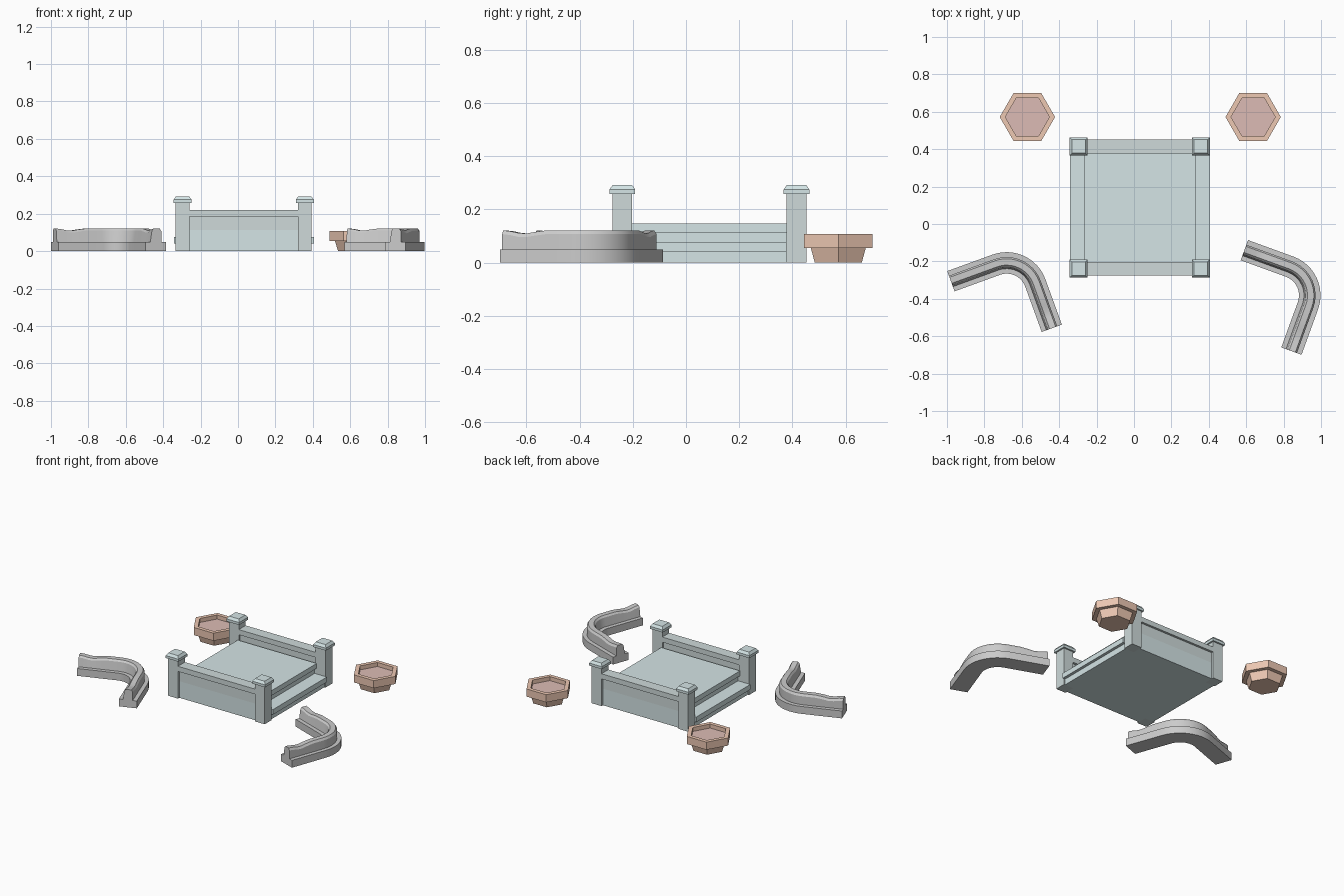
import bpy, bmesh
from math import pi, cos, sin, sqrt, radians
from mathutils import Vector

if "Cube" in bpy.data.objects:
    bpy.data.objects.remove(bpy.data.objects["Cube"])


def material(name, rgb):
    m = bpy.data.materials.new(name)
    m.diffuse_color = (*rgb, 1)
    m.use_nodes = True
    m.node_tree.nodes["Principled BSDF"].inputs["Base Color"].default_value = m.diffuse_color
    return m


TEAL = material("pale_teal", (0.66, 0.78, 0.79))
TRIM = material("grey_teal", (0.62, 0.70, 0.70))
CLAY = material("clay", (0.85, 0.58, 0.45))
SOIL = material("dusty_clay", (0.72, 0.50, 0.46))


def finish(bm, name, mat=None):
    bmesh.ops.recalc_face_normals(bm, faces=bm.faces)
    me = bpy.data.meshes.new(name)
    bm.to_mesh(me)
    bm.free()
    ob = bpy.data.objects.new(name, me)
    bpy.context.collection.objects.link(ob)
    if mat:
        me.materials.append(mat)
    return ob


def box(name, x0, x1, y0, y1, z0, z1, mat):
    bm = bmesh.new()
    bmesh.ops.create_cube(bm, size=1)
    for v in bm.verts:
        v.co = (x0 + (v.co.x + .5) * (x1 - x0),
                y0 + (v.co.y + .5) * (y1 - y0),
                z0 + (v.co.z + .5) * (z1 - z0))
    return finish(bm, name, mat)


def loft(bm, rings):
    """Join closed rings of points and cap both ends."""
    rows = [[bm.verts.new(p) for p in r] for r in rings]
    n = len(rows[0])
    for a, b in zip(rows, rows[1:]):
        for i in range(n):
            j = (i + 1) % n
            bm.faces.new((a[i], a[j], b[j], b[i]))
    bm.faces.new(rows[0][::-1])
    bm.faces.new(rows[-1])


def turned(name, x, y, sides, profile, mat, phase=0):
    bm = bmesh.new()
    loft(bm, [[(x + r * cos(phase + 2 * pi * i / sides),
                y + r * sin(phase + 2 * pi * i / sides), z)
               for i in range(sides)] for r, z in profile])
    return finish(bm, name, mat)


# Platform: stepped floor open at both sides, with projecting treads
CX, PX, PY, PW = 0.031, (-0.296, 0.357), (-0.239, 0.415), 0.037
Y0, Y1 = PY[0] + PW, PY[1] - PW
for name, half, z0, z1, mat in (("lower_riser", .355, 0, .04, TEAL),
                                ("lower_tread", .374, .04, .075, TEAL),
                                ("upper_riser", .282, .075, .113, TEAL),
                                ("upper_floor", .297, .113, .147, TEAL)):
    box(name, CX - half, CX + half, Y0 - .02, Y1 + .02, z0, z1, mat) if half < .29 \
        else box(name, CX - half, CX + half, Y0, Y1, z0, z1, mat)

# Front and back walls: recessed panel under a full-width rail
for side, y in zip(("front", "back"), PY):
    xa, xb = PX[0] + PW, PX[1] - PW
    box(side + "_panel_lower", xa, xb, y - .022, y + PW, 0, .113, TEAL)
    box(side + "_panel_upper", xa, xb, y - .022, y + .022, .113, .185, TRIM)
    box(side + "_rail", xa, xb, y - PW, y + PW, .185, .22, TRIM)
    if side == "back":
        lower = bpy.data.objects["back_panel_lower"]
        for v in lower.data.vertices:
            v.co.y = 2 * y - v.co.y
        lower.data.flip_normals()
    # Corner posts with sloped caps
    for x in PX:
        box(side + "_post", x - PW, x + PW, y - PW, y + PW, 0, .26, TRIM)
        q = sqrt(2)
        turned(side + "_post_cap", x, y, 4,
               [(.048 * q, .258), (.048 * q, .275), (.036 * q, .292)],
               TEAL, pi / 4)

# Hexagonal planters
for x in (-.57, .637):
    turned("planter", x, .572, 6,
           [(.102, 0), (.119, .055), (.148, .055), (.148, .107),
            (.118, .107), (.118, .072)], CLAY)
    turned("planter_soil", x, .572, 6, [(.1175, .07), (.1175, .08)], SOIL)

# Curved stone curbs: stepped section swept round a right-angle bend
SECTION = [(-.0575, 0), (.0575, 0), (.0575, .05), (.031, .05), (.031, .107),
           (.022, .121), (-.012, .121), (-.022, .110), (-.031, .05), (-.0575, .05)]


def curb(name, start, angle, arm=.258, radius=.163):
    fwd = Vector((cos(angle), sin(angle)))
    out = Vector((-fwd.y, fwd.x))
    start = Vector(start)
    steps = [arm * t for t in (0, .12, .24, .36, .5, .68, 1)]

    def dip(d):
        return .006 * (1 - cos(2 * pi * d / .17)) if d < .17 else 0

    path = [(start + fwd * d, out, dip(d)) for d in steps]
    centre = start + fwd * arm - out * radius
    for i in range(1, 12):
        a = pi / 2 * i / 12
        n = out * cos(a) + fwd * sin(a)
        path.append((centre + n * radius, n, 0))
    turn = centre + fwd * radius
    path += [(turn - out * (arm - d), fwd, dip(d)) for d in reversed(steps)]
    bm = bmesh.new()
    loft(bm, [[(p.x + n.x * o, p.y + n.y * o, z - (low if z > .06 else 0))
               for o, z in SECTION] for p, n, low in path])
    ob = finish(bm, name)
    bpy.context.view_layer.objects.active = ob
    bpy.ops.object.select_all(action='DESELECT')
    ob.select_set(True)
    bpy.ops.object.shade_smooth_by_angle(angle=radians(25))


curb("left_curb", (-.979, -.306), radians(20))
curb("right_curb", (.590, -.140), radians(-20))
